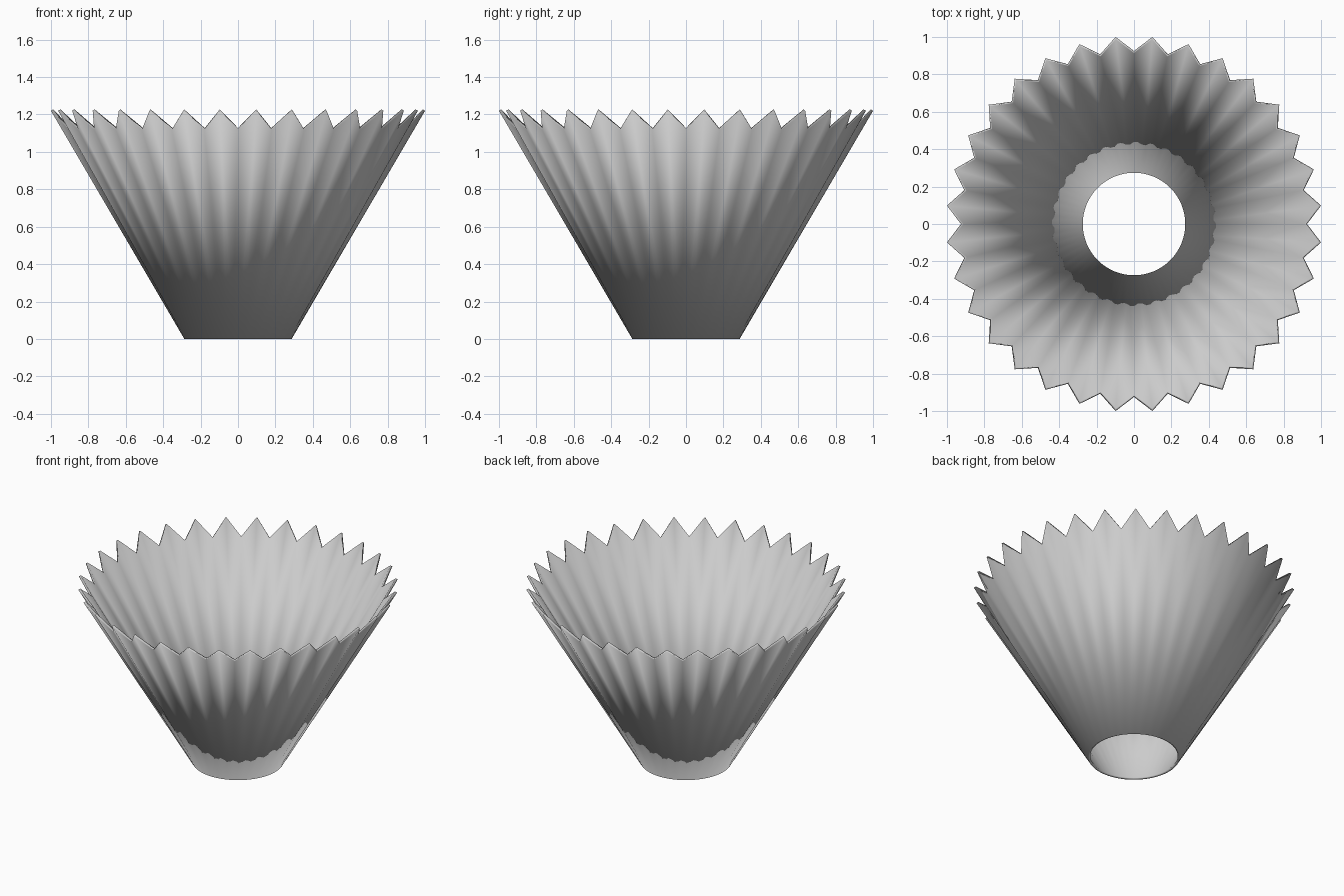
import bpy, bmesh
from math import sin, cos, pi

if "Cube" in bpy.data.objects:
    bpy.data.objects.remove(bpy.data.objects["Cube"])

PLEATS = 32
N = PLEATS * 2

bm = bmesh.new()

# Round base ring and zigzag top ring (valleys on even steps, peaks on odd)
base, top = [], []
for i in range(N):
    a = pi / 2 + 2 * pi * i / N
    r, z = (1.005, 1.22) if i % 2 else (0.925, 1.12)
    base.append(bm.verts.new((0.287 * cos(a), 0.287 * sin(a), 0)))
    top.append(bm.verts.new((r * cos(a), r * sin(a), z)))

# Straight pleat panels between the two rings
for i in range(N):
    j = (i + 1) % N
    face = bm.faces.new((base[i], base[j], top[j], top[i]))
    face.smooth = True

mesh = bpy.data.meshes.new("pleated_cup")
bm.to_mesh(mesh)
bm.free()
cup = bpy.data.objects.new("pleated_cup", mesh)
bpy.context.collection.objects.link(cup)

# Thin paper wall, growing inwards
wall = cup.modifiers.new("wall", 'SOLIDIFY')
wall.thickness = 0.015
wall.offset = -1
